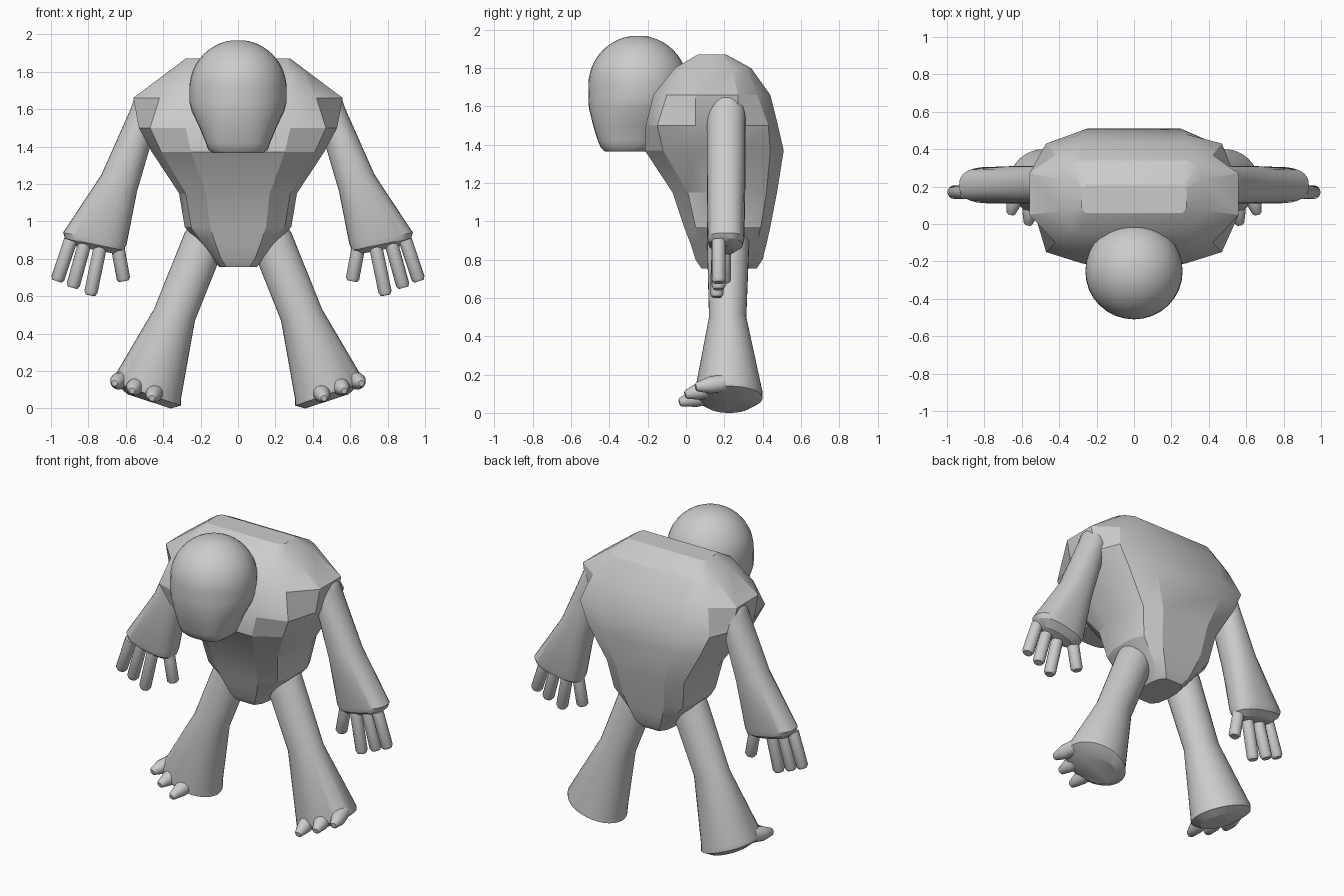
import bpy, bmesh, math
from mathutils import Vector

if "Cube" in bpy.data.objects:
    bpy.data.objects.remove(bpy.data.objects["Cube"])


def loft(name, rings, mirror=False, angle=30):
    """Skin a stack of equal-count rings and cap both ends."""
    bm = bmesh.new()
    loops = [[bm.verts.new(p) for p in r] for r in rings]
    n = len(loops[0])
    for a, b in zip(loops, loops[1:]):
        for i in range(n):
            j = (i + 1) % n
            bm.faces.new((a[i], a[j], b[j], b[i]))
    bm.faces.new(loops[0])
    bm.faces.new(loops[-1])
    bmesh.ops.recalc_face_normals(bm, faces=bm.faces)
    mesh = bpy.data.meshes.new(name)
    bm.to_mesh(mesh)
    bm.free()
    ob = bpy.data.objects.new(name, mesh)
    bpy.context.collection.objects.link(ob)
    bpy.ops.object.select_all(action='DESELECT')
    ob.select_set(True)
    bpy.context.view_layer.objects.active = ob
    bpy.ops.object.shade_smooth_by_angle(angle=math.radians(angle))
    if mirror:
        ob.modifiers.new("mirror", 'MIRROR')
    return ob


def spow(v, e):
    return math.copysign(abs(v) ** e, v)


def oval(outer, inner, y0, y1, e=1.0, n=32):
    """Ring spanning outer->inner in the xz plane and y0->y1 in depth."""
    a, b = Vector((outer[0], 0, outer[1])), Vector((inner[0], 0, inner[1]))
    mid, half = (a + b) / 2, (a - b) / 2
    pts = []
    for i in range(n):
        t = 2 * math.pi * i / n
        p = mid + half * spow(math.cos(t), e)
        p.y = (y0 + y1) / 2 + (y1 - y0) / 2 * spow(math.sin(t), e)
        pts.append(p)
    return pts


def tube(name, p, q, stations, n=16):
    """Round digit from p to q with (fraction, radius) stations."""
    p, q = Vector(p), Vector(q)
    rot = (q - p).to_track_quat('Z', 'Y')
    rings = [[p.lerp(q, f) + rot @ Vector((r * math.cos(2 * math.pi * i / n),
                                           r * math.sin(2 * math.pi * i / n), 0))
              for i in range(n)] for f, r in stations]
    return loft(name, rings, mirror=True, angle=40)


# Torso: faceted rings z, three half widths, then six depths front to back
torso = [
    (.755, .06, .09, .10, .08, .12, .18, .28, .33, .37),
    (.80, .09, .12, .135, .05, .10, .17, .30, .36, .40),
    (.88, .12, .18, .205, .025, .08, .16, .30, .37, .42),
    (.97, .15, .25, .285, -.01, .05, .15, .31, .39, .44),
    (1.15, .17, .28, .315, -.07, .01, .13, .33, .42, .475),
    (1.37, .25, .41, .46, -.215, -.12, .05, .31, .44, .51),
    (1.50, .28, .47, .53, -.21, -.15, .05, .28, .43, .48),
    (1.66, .28, .42, .56, -.17, -.10, .05, .27, .37, .44),
    (1.80, .28, .34, .373, -.06, -.02, .07, .24, .31, .34),
    (1.87, .26, .27, .28, .06, .07, .09, .19, .20, .21),
]
rings = []
for z, a, b, c, *ys in torso:
    side = [Vector((x, y, z)) for x, y in zip((a, b, c, c, b, a), ys)]
    rings.append(side + [Vector((-p.x, p.y, p.z)) for p in reversed(side)])
loft("torso", rings, angle=24)

# Head: round dome running down into a blunt squared jaw
rings = []
for k in range(1, 13):
    t = k / 12 * math.pi / 2
    r, z = .26 * math.sin(t), 1.71 + .26 * math.cos(t)
    rings.append(oval((r, z), (-r, z), -.25 - r, -.25 + r))
for z, w, y0, y1, e in [(1.64, .26, -.51, .0, 1), (1.59, .248, -.507, -.02, .95),
                        (1.50, .205, -.485, -.09, .85), (1.42, .172, -.46, -.14, .75),
                        (1.385, .16, -.445, -.16, .72), (1.365, .135, -.425, -.19, .72)]:
    rings.append(oval((w, z), (-w, z), y0, y1, e))
loft("head", rings, angle=35)

# Arms: round shoulder flaring to a broad flat wrist
loft("arm", [
    oval((.54, 1.665), (.47, 1.62), .17, .25),
    oval((.56, 1.645), (.44, 1.57), .125, .295),
    oval((.575, 1.60), (.44, 1.50), .11, .31),
    oval((.73, 1.25), (.54, 1.16), .11, .31, .9),
    oval((.935, .94), (.595, .88), .11, .305, .8),
    oval((.925, .91), (.61, .845), .12, .295, .8),
    oval((.88, .87), (.65, .825), .16, .25, .8)], mirror=True)

# Fingers and thumb
finger = [(0, .036), (.93, .036), (1, .026)]
for i, (p, q) in enumerate([((.895, .17, .90), (.968, .17, .68)),
                            ((.82, .17, .88), (.885, .17, .645)),
                            ((.735, .17, .87), (.79, .16, .605)),
                            ((.645, .20, .87), (.61, .20, .68))]):
    tube("thumb" if i == 3 else f"finger_{i + 1}", p, q, finger)

# Legs: splayed, flaring to a tilted round sole
loft("leg", [
    oval((.22, 1.0), (.12, .96), .17, .27),
    oval((.265, .97), (.085, .89), .12, .32),
    oval((.285, .94), (.09, .82), .11, .33),
    oval((.45, .53), (.23, .47), .12, .315),
    oval((.665, .165), (.305, .05), .045, .40),
    oval((.665, .14), (.305, .015), .05, .40),
    oval((.59, .075), (.36, .0), .11, .34)], mirror=True)

# Toes: tapered claws pointing forward
for i, (p, q) in enumerate([((.44, .13, .095), (.46, -.035, .055)),
                            ((.54, .14, .13), (.567, -.005, .095)),
                            ((.62, .20, .155), (.66, .05, .135))]):
    tube(f"toe_{i + 1}", p, q, [(0, .045), (.5, .045), (.95, .024), (1, .016)])
